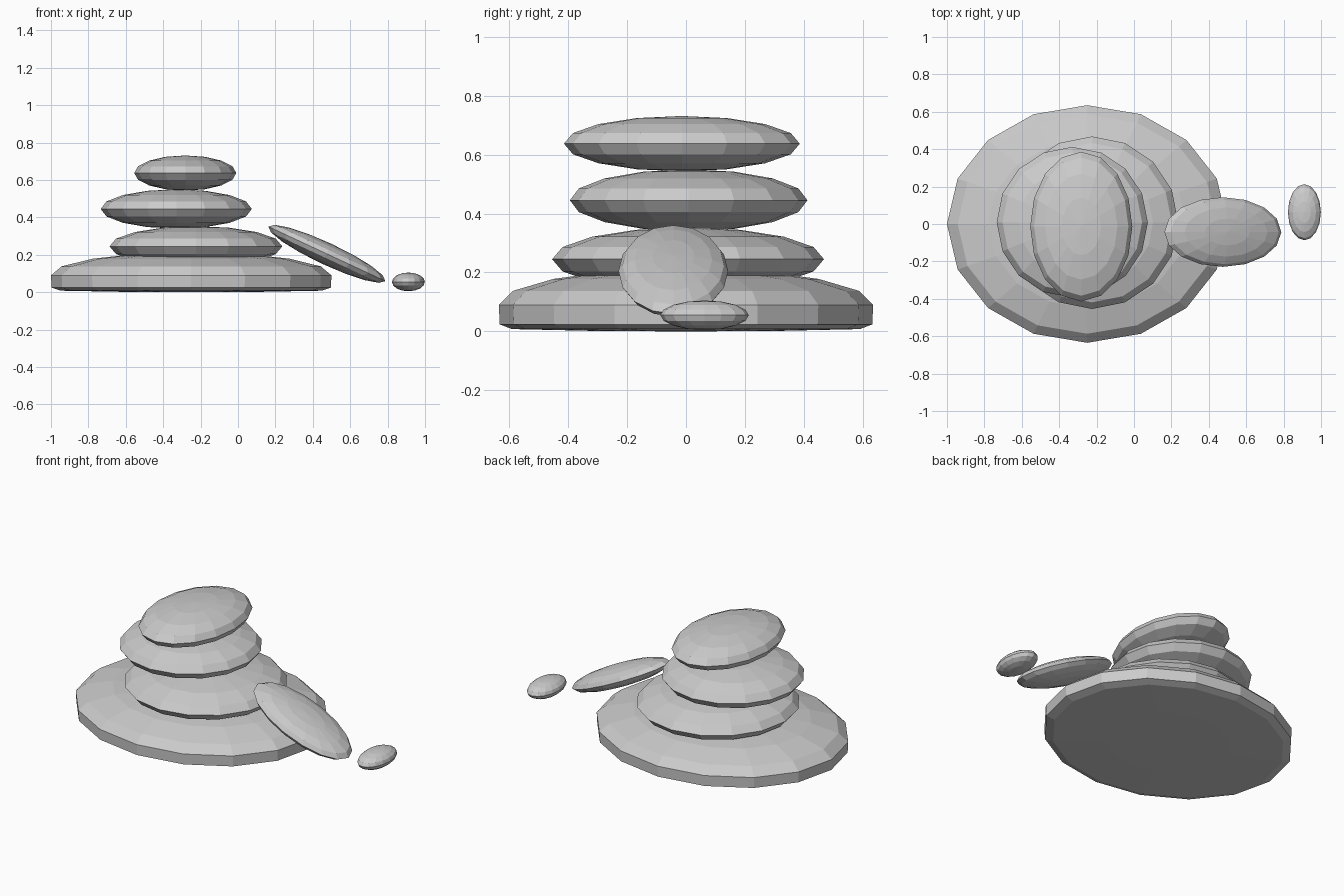
import bpy
import math

if "Cube" in bpy.data.objects:
    bpy.data.objects.remove(bpy.data.objects["Cube"])


def stone(name, center, radii, tilt=0.0):
    """Flat-shaded, squashed 16-sided pebble."""
    bpy.ops.mesh.primitive_uv_sphere_add(segments=16, ring_count=8, radius=1,
                                         location=center,
                                         rotation=(0, math.radians(tilt), 0))
    ob = bpy.context.object
    ob.name = name
    ob.scale = radii
    return ob


def lathe(name, center, rx, ry, profile, sides=16):
    """Elliptical lathe of (radius factor, z) rings, closed with pole points."""
    verts, faces = [], []
    for r, z in profile[1:-1]:
        for i in range(sides):
            a = 2 * math.pi * i / sides
            verts.append((rx * r * math.cos(a), ry * r * math.sin(a), z))
    rings = len(profile) - 2
    bottom, top = len(verts), len(verts) + 1
    verts += [(0, 0, profile[0][1]), (0, 0, profile[-1][1])]
    last = (rings - 1) * sides
    for i in range(sides):
        j = (i + 1) % sides
        for k in range(rings - 1):
            a, b = k * sides, (k + 1) * sides
            faces.append((a + i, a + j, b + j, b + i))
        faces.append((bottom, j, i))
        faces.append((top, last + i, last + j))
    mesh = bpy.data.meshes.new(name)
    mesh.from_pydata(verts, [], faces)
    ob = bpy.data.objects.new(name, mesh)
    ob.location = center
    bpy.context.collection.objects.link(ob)
    return ob


# Wide base stone with a flattened underside and domed top
dome = [(math.cos(math.radians(d)), 0.09 + 0.125 * math.sin(math.radians(d)))
        for d in (0, 22.5, 45, 67.5)]
lathe("base_stone", (-0.25, 0, 0), 0.75, 0.635,
      [(0, 0.0), (0.5, 0.002), (0.93, 0.008), (0.995, 0.024)] + dome + [(0, 0.215)])

# Stacked stones
stone("lower_stone", (-0.225, 0.007, 0.245), (0.462, 0.461, 0.108))
stone("middle_stone", (-0.33, 0.009, 0.445), (0.404, 0.403, 0.105))
stone("top_stone", (-0.282, -0.014, 0.637), (0.273, 0.4, 0.094))

# Stone leaning on the pile, and the small pebble beside it
stone("leaning_stone", (0.475, -0.043, 0.205), (0.345, 0.186, 0.059), tilt=25)
stone("small_pebble", (0.911, 0.063, 0.055), (0.088, 0.15, 0.05))
